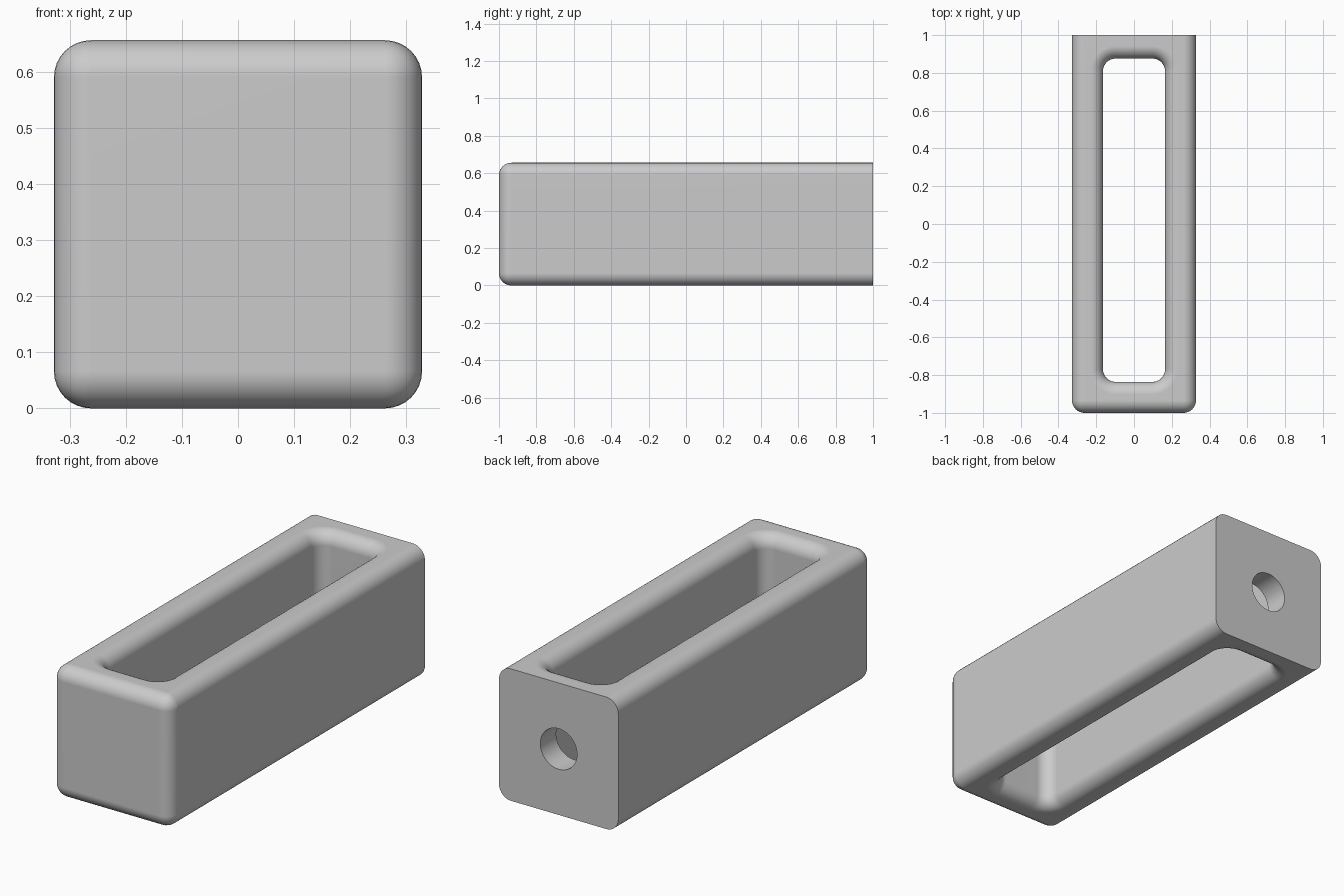
import bpy
import bmesh
from math import cos, sin, pi, radians
from mathutils import Matrix

default = bpy.data.objects.get("Cube")
if default:
    bpy.data.objects.remove(default, do_unlink=True)

WIDTH = 0.656      # square section
FILLET = 0.066
SLOT_X = 0.164
SLOT_FRONT, SLOT_BACK = -0.836, 0.876
HOLE_R = 0.101
STEPS = 8

grey = bpy.data.materials.new("plain_grey")
grey.use_nodes = True
colour = (0.6, 0.6, 0.6, 1)
grey.diffuse_color = colour
grey.node_tree.nodes["Principled BSDF"].inputs["Base Color"].default_value = colour


def make_object(name, bm):
    bmesh.ops.recalc_face_normals(bm, faces=bm.faces)
    mesh = bpy.data.meshes.new(name)
    bm.to_mesh(mesh)
    bm.free()
    obj = bpy.data.objects.new(name, mesh)
    bpy.context.collection.objects.link(obj)
    mesh.materials.append(grey)
    return obj


def slot_loop(grow, z):
    """Rounded rectangle of the slot, offset outward by grow."""
    r = FILLET + grow
    x = SLOT_X - FILLET
    y0, y1 = SLOT_FRONT + FILLET, SLOT_BACK - FILLET
    points = []
    for quarter, (cx, cy) in enumerate([(x, y1), (-x, y1), (-x, y0), (x, y0)]):
        for i in range(STEPS + 1):
            a = (quarter + i / STEPS) * pi / 2
            points.append((cx + r * cos(a), cy + r * sin(a), z))
    return points


# Body: long block, rounded everywhere except around the back face
bm = bmesh.new()
bmesh.ops.create_cube(bm, size=1)
bmesh.ops.scale(bm, vec=(WIDTH, 2, WIDTH), verts=bm.verts)
bmesh.ops.translate(bm, vec=(0, 0, WIDTH / 2), verts=bm.verts)
rounded = [e for e in bm.edges if min(v.co.y for v in e.verts) < 0]
bmesh.ops.bevel(bm, geom=rounded, offset=FILLET, segments=STEPS,
                profile=0.5, affect='EDGES')
body = make_object("slotted_block", bm)

# Slot cutter: straight walls flaring into rounded rims at both ends
angles = [i / STEPS * pi / 2 for i in range(STEPS + 1)]
lower = [(FILLET * (1 - sin(a)), FILLET * (1 - cos(a))) for a in angles]
levels = [(FILLET, -0.05)] + lower
levels += [(grow, WIDTH - z) for grow, z in reversed(levels)]
bm = bmesh.new()
rings = [[bm.verts.new(p) for p in slot_loop(g, z)] for g, z in levels]
for a, b in zip(rings, rings[1:]):
    for i in range(len(a)):
        j = (i + 1) % len(a)
        bm.faces.new((a[i], a[j], b[j], b[i]))
bm.faces.new(rings[0])
bm.faces.new(rings[-1])
slot = make_object("slot_cutter", bm)

# Hole cutter: round hole through the back wall
bm = bmesh.new()
bmesh.ops.create_cone(bm, cap_ends=True, segments=48, radius1=HOLE_R,
                      radius2=HOLE_R, depth=0.5,
                      matrix=Matrix.Translation((0, 0.95, WIDTH / 2))
                      @ Matrix.Rotation(pi / 2, 4, 'X'))
hole = make_object("hole_cutter", bm)

# Cut, then shade smooth with crisp edges
bpy.ops.object.select_all(action='DESELECT')
body.select_set(True)
bpy.context.view_layer.objects.active = body
for cutter in (slot, hole):
    cutter.hide_render = True
    mod = body.modifiers.new("cut", 'BOOLEAN')
    mod.operation = 'DIFFERENCE'
    mod.solver = 'EXACT'
    mod.object = cutter
    bpy.ops.object.modifier_apply(modifier=mod.name)
    bpy.data.objects.remove(cutter, do_unlink=True)
bpy.ops.object.shade_smooth_by_angle(angle=radians(30))
weighted = body.modifiers.new("flat_face_normals", 'WEIGHTED_NORMAL')
weighted.keep_sharp = True
